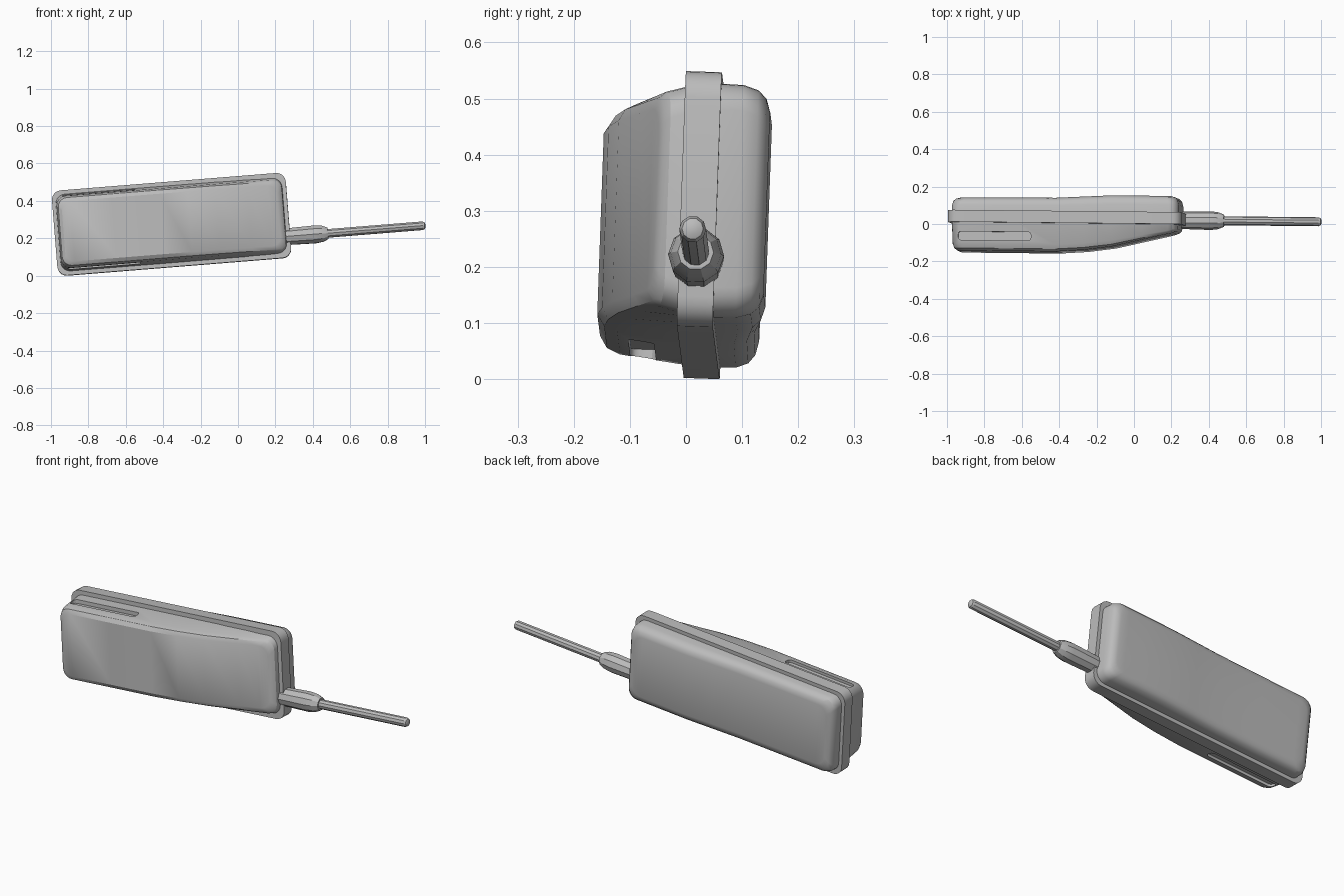
import bpy, bmesh
from math import sin, cos, pi, radians
from mathutils import Matrix, Euler, Vector

cube = bpy.data.objects.get("Cube")
if cube:
    bpy.data.objects.remove(cube, do_unlink=True)

grey = bpy.data.materials.new("mid grey")
grey.use_nodes = True
COLOUR = (0.5, 0.5, 0.5, 1)
grey.diffuse_color = COLOUR
grey.node_tree.nodes["Principled BSDF"].inputs["Base Color"].default_value = COLOUR

# The whole device rests slightly tilted
TILT = (Matrix.Translation((-0.355, 0.03, 0.281))
        @ Euler((radians(-2), radians(-4.6), radians(-0.6))).to_matrix().to_4x4())
HALF_L, HALF_H, RADIUS = 0.627, 0.228, 0.05
PARTS = []


def finish(name, bm):
    bmesh.ops.recalc_face_normals(bm, faces=bm.faces)
    mesh = bpy.data.meshes.new(name)
    bm.to_mesh(mesh)
    bm.free()
    mesh.materials.append(grey)
    ob = bpy.data.objects.new(name, mesh)
    bpy.context.collection.objects.link(ob)
    PARTS.append(ob)
    return ob


def curve_at(points, u):
    """Piecewise linear profile."""
    for (a, va), (b, vb) in zip(points, points[1:]):
        if u <= b:
            t = max(0, (u - a) / (b - a))
            return va + (vb - va) * t
    return points[-1][1]


def columns(inset_u, inset_h):
    """Rounded rectangle as (position, half height) columns."""
    a, h, r = HALF_L - inset_u, HALF_H - inset_h, RADIUS
    arc = [(a - r + r * sin(k * pi / 10), h - r + r * cos(k * pi / 10)) for k in range(6)]
    left = [(-u, w) for u, w in reversed(arc)]
    middle = [(-0.3, h), (-0.05, h), (0.1, h), (0.25, h), (0.42, h)]
    return left + middle + arc


def shell(name, rings, profile):
    """Stack rounded rectangles along depth; rings = (depth fraction, inset u, inset h)."""
    bm = bmesh.new()
    loops, caps = [], []
    for f, iu, ih in rings:
        rows = []
        for side in (1, -1):
            rows.append([bm.verts.new((u, f * curve_at(profile, u), side * w))
                         for u, w in columns(iu, ih)])
        loops.append(rows[0] + rows[1][::-1])
        caps.append(rows)
    for a, b in zip(loops, loops[1:]):
        for i in range(len(a)):
            j = (i + 1) % len(a)
            bm.faces.new((a[i], a[j], b[j], b[i]))
    for top, bottom in (caps[0], caps[-1]):
        for i in range(len(top) - 1):
            bm.faces.new((top[i], top[i + 1], bottom[i + 1], bottom[i]))
    return finish(name, bm)


def lathe(name, sections, sides):
    """Rings of (position, radius) around the cable axis."""
    bm = bmesh.new()
    rings = [[bm.verts.new((u, r * cos(2 * pi * k / sides), -0.115 + r * sin(2 * pi * k / sides)))
              for k in range(sides)] for u, r in sections]
    for a, b in zip(rings, rings[1:]):
        for i in range(sides):
            j = (i + 1) % sides
            bm.faces.new((a[i], a[j], b[j], b[i]))
    bm.faces.new(rings[0])
    bm.faces.new(rings[-1])
    return finish(name, bm)


# Housing halves and the seam band between them
front = shell("front_housing",
              [(0, 0.018, 0.018), (0.8, 0.024, 0.036), (0.93, 0.032, 0.046), (1, 0.05, 0.066)],
              [(-0.63, -0.183), (-0.05, -0.183), (0.1, -0.173), (0.25, -0.153), (0.63, -0.064)])
shell("back_housing",
      [(0, 0.018, 0.018), (0.6, 0.019, 0.02), (0.82, 0.026, 0.028), (0.94, 0.038, 0.042), (1, 0.06, 0.065)],
      [(-0.63, 0.1), (-0.05, 0.104), (0.25, 0.12), (0.63, 0.12)])
shell("seam_band", [(-1, 0, 0), (1, 0, 0)], [(-1, 0.032), (1, 0.032)])

# Strain relief and cable
lathe("strain_relief", [(0.59, 0.046), (0.76, 0.05), (0.8, 0.045), (0.83, 0.032)], 10)
lathe("cable", [(0.8, 0.024), (1.337, 0.024), (1.348, 0.019), (1.352, 0.01)], 10)

# Long grip slots on the upper and lower edges of the front housing
for side in (1, -1):
    bm = bmesh.new()
    place = Matrix.Translation((-0.375, -0.105, side * 0.235)) @ Matrix.Diagonal((0.39, 0.046, 0.11, 1))
    bmesh.ops.create_cube(bm, size=1, matrix=place)
    upright = [e for e in bm.edges if abs(e.verts[0].co.z - e.verts[1].co.z) > 0.05]
    bmesh.ops.bevel(bm, geom=upright, offset=0.015, segments=3, affect='EDGES', profile=0.5)
    cutter = finish("slot_cutter", bm)
    PARTS.remove(cutter)
    cutter.hide_render = True
    mod = front.modifiers.new("slot", 'BOOLEAN')
    mod.object, mod.operation, mod.solver = cutter, 'DIFFERENCE', 'EXACT'
    bpy.context.view_layer.objects.active = front
    bpy.ops.object.modifier_apply(modifier=mod.name)
    bpy.data.objects.remove(cutter, do_unlink=True)

# Tilt, stand on the ground and shade
for ob in PARTS:
    ob.data.transform(TILT)
floor = min(v.co.z for ob in PARTS for v in ob.data.vertices)
bpy.ops.object.select_all(action='DESELECT')
for ob in PARTS:
    ob.data.transform(Matrix.Translation(Vector((0, 0, -floor))))
    ob.select_set(True)
bpy.context.view_layer.objects.active = front
bpy.ops.object.shade_smooth_by_angle(angle=radians(30))
